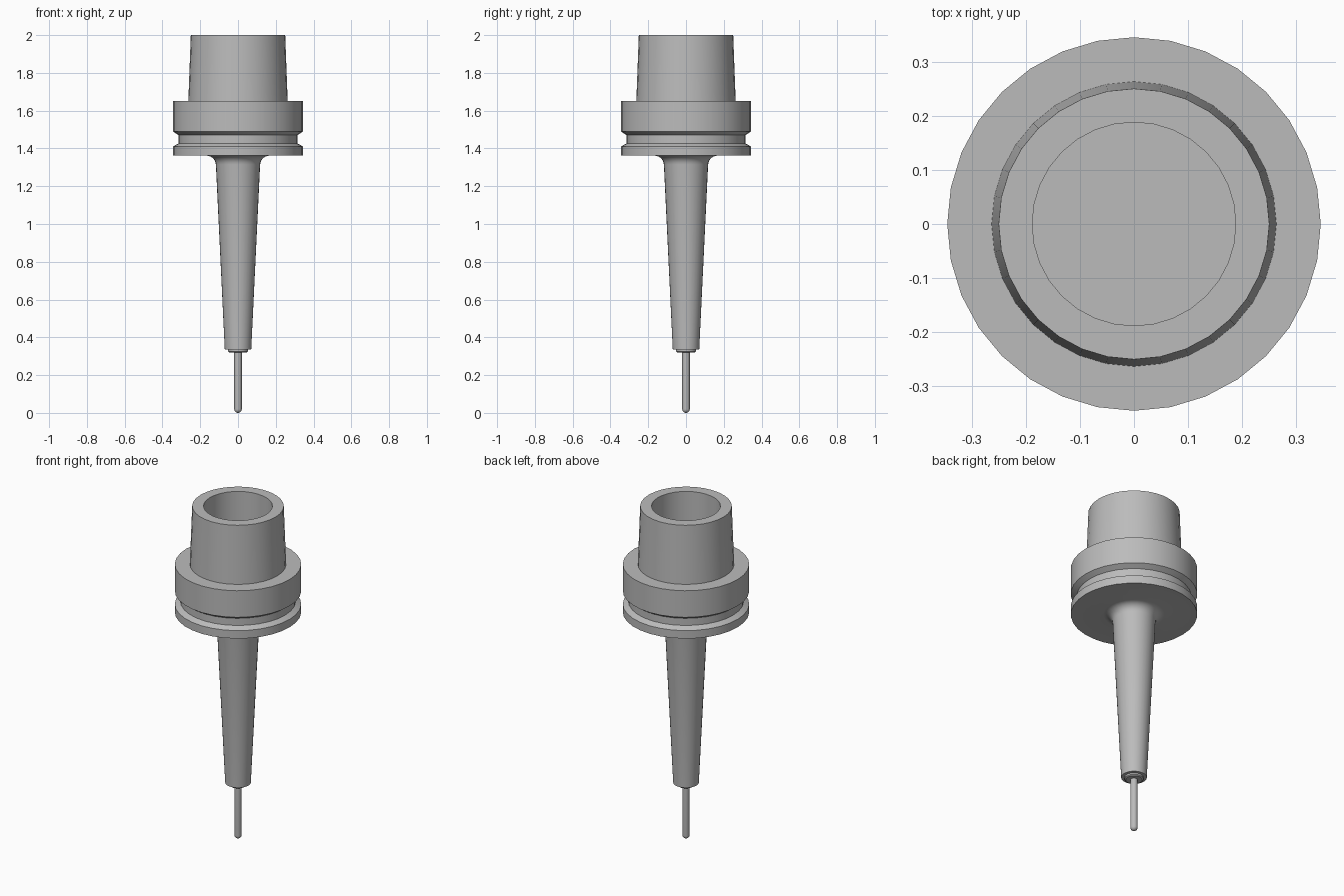
import bpy
import math

cube = bpy.data.objects.get("Cube")
if cube:
    bpy.data.objects.remove(cube, do_unlink=True)

steel = bpy.data.materials.new("grey steel")
steel.use_nodes = True
GREY = (0.5, 0.5, 0.5, 1)
steel.diffuse_color = GREY
steel.node_tree.nodes["Principled BSDF"].inputs["Base Color"].default_value = GREY


def lathe(name, profile, sides=32):
    """Spin a (radius, height) profile about z; zero radii become poles."""
    verts, rings, faces = [], [], []
    for r, z in profile:
        count = sides if r > 0 else 1
        rings.append(range(len(verts), len(verts) + count))
        for i in range(count):
            a = math.tau * i / sides
            verts.append((r * math.cos(a), r * math.sin(a), z))
    for low, high in zip(rings, rings[1:]):
        for i in range(sides):
            j = (i + 1) % sides
            ids = [low[i % len(low)], low[j % len(low)],
                   high[j % len(high)], high[i % len(high)]]
            faces.append(list(dict.fromkeys(ids)))
    mesh = bpy.data.meshes.new(name)
    mesh.from_pydata(verts, [], faces)
    mesh.materials.append(steel)
    obj = bpy.data.objects.new(name, mesh)
    bpy.context.collection.objects.link(obj)
    bpy.ops.object.select_all(action="DESELECT")
    obj.select_set(True)
    bpy.context.view_layer.objects.active = obj
    bpy.ops.object.shade_smooth_by_angle(angle=math.radians(30))
    return obj


def arc(cr, cz, radius, start, end, steps=6):
    """Points on a circular arc in the profile plane, angles in degrees."""
    angles = [math.radians(start + (end - start) * i / steps) for i in range(steps + 1)]
    return [(cr + radius * math.cos(a), cz + radius * math.sin(a)) for a in angles]


# Tapered stem that flares into the grooved flange, with the hollow cone on top
fillet = arc(0.167, 1.312, 0.05, 177, 90)
lathe("holder_body", [(0, 0.335), (0.07, 0.335)] + fillet + [
    (0.345, 1.362), (0.345, 1.41), (0.315, 1.427), (0.315, 1.47),
    (0.345, 1.49), (0.345, 1.65), (0.263, 1.65), (0.25, 2),
    (0.188, 2), (0.188, 1.62), (0, 1.62)])

# Small stepped collar under the stem
lathe("tool_collar", [(0, 0.32), (0.045, 0.32), (0.052, 0.325), (0.052, 0.34), (0, 0.34)])

# Slim cutter with a ball tip
tip = [(0, 0)] + arc(0, 0.02, 0.02, -75, 0)
lathe("ball_cutter", tip + [(0.02, 0.33), (0, 0.33)], sides=16)
